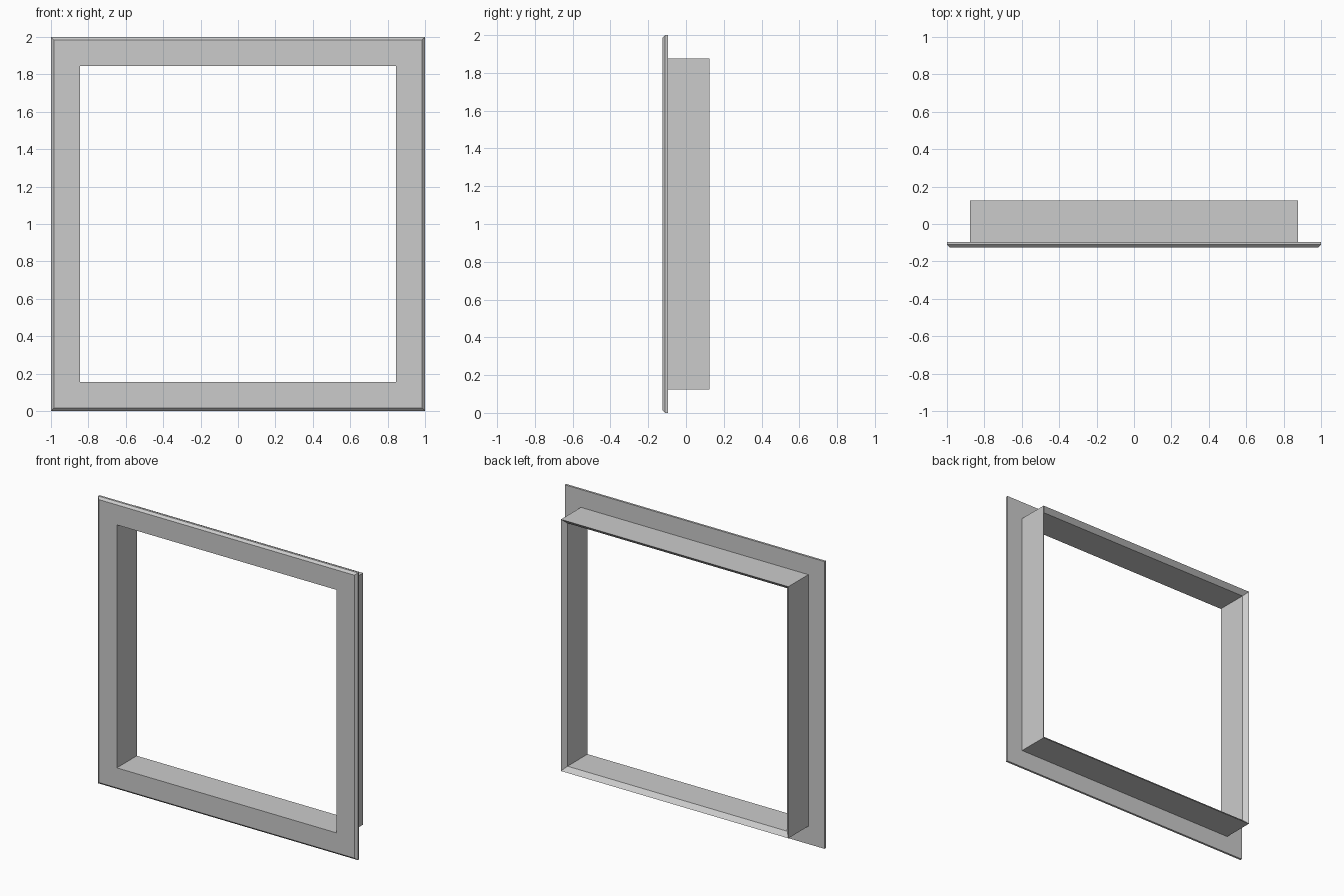
import bpy
import bmesh

cube = bpy.data.objects.get("Cube")
if cube:
    bpy.data.objects.remove(cube, do_unlink=True)

# Plain light grey
grey = bpy.data.materials.new("light_grey")
grey.use_nodes = True
colour = (0.6, 0.6, 0.6, 1)
grey.diffuse_color = colour
grey.node_tree.nodes["Principled BSDF"].inputs["Base Color"].default_value = colour


def square_ring(name, profile, centre_z, material):
    """Sweep a closed (half width, depth) profile around a square with mitred corners."""
    bm = bmesh.new()
    corners = [(-1, -1), (1, -1), (1, 1), (-1, 1)]
    rings = [[bm.verts.new((sx * r, y, centre_z + sz * r)) for r, y in profile]
             for sx, sz in corners]
    n = len(profile)
    for i, ring in enumerate(rings):
        following = rings[(i + 1) % 4]
        for j in range(n):
            k = (j + 1) % n
            bm.faces.new((ring[j], ring[k], following[k], following[j]))
    bmesh.ops.recalc_face_normals(bm, faces=bm.faces)
    mesh = bpy.data.meshes.new(name)
    bm.to_mesh(mesh)
    bm.free()
    mesh.materials.append(material)
    obj = bpy.data.objects.new(name, mesh)
    bpy.context.collection.objects.link(obj)
    return obj


# Frame section: bevelled front flange, rear sleeve, chamfered inner back edge
opening, sleeve, flange = 0.846, 0.876, 1.0
front, back = -0.125, 0.125
flange_back = front + 0.03
bevel = 0.015
profile = [
    (opening, front),
    (flange - bevel, front),
    (flange, front + bevel),
    (flange, flange_back),
    (sleeve, flange_back),
    (sleeve, back),
    (opening, back - (sleeve - opening)),
]
square_ring("flanged_frame", profile, 1.0, grey)
